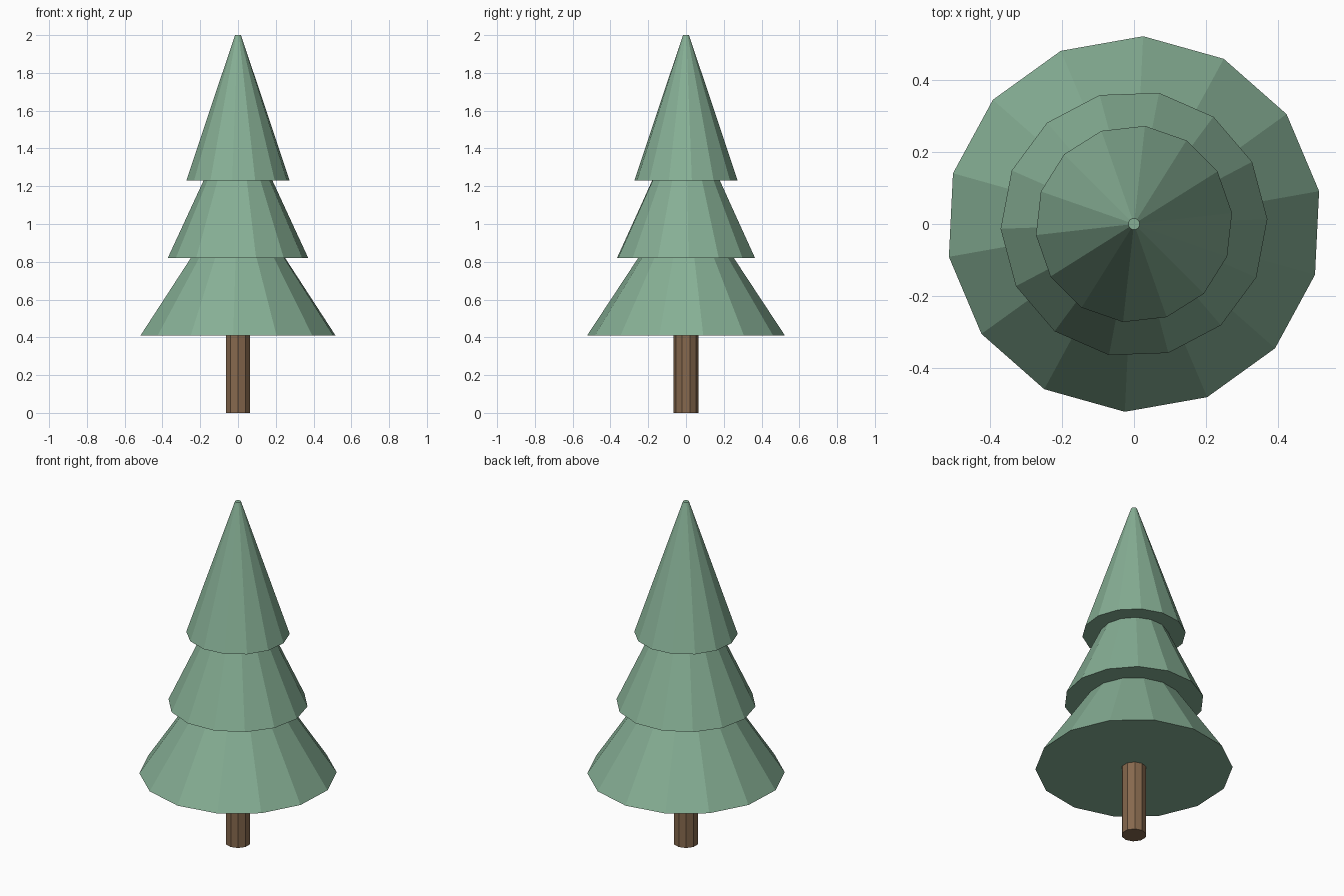
import bpy
from math import radians

if "Cube" in bpy.data.objects:
    bpy.data.objects.remove(bpy.data.objects["Cube"])


def material(name, colour):
    mat = bpy.data.materials.new(name)
    mat.diffuse_color = (*colour, 1)
    mat.use_nodes = True
    mat.node_tree.nodes["Principled BSDF"].inputs["Base Color"].default_value = mat.diffuse_color
    return mat


def frustum(name, sides, r_bottom, r_top, z, height, turn, mat):
    """Flat-shaded closed frustum standing on height z."""
    bpy.ops.mesh.primitive_cone_add(
        vertices=sides, radius1=r_bottom, radius2=r_top, depth=height,
        location=(0, 0, z + height / 2), rotation=(0, 0, radians(turn)))
    obj = bpy.context.object
    obj.name = name
    obj.data.materials.append(mat)
    return obj


green = material("needles", (0.24, 0.43, 0.30))
brown = material("bark", (0.24, 0.14, 0.075))

# Ten-sided trunk, ending just inside the lowest tier
frustum("trunk", 10, 0.067, 0.067, 0, 0.43, 0, brown)

# Three overlapping fourteen-sided tiers, each turned a little differently
TIER_HEIGHT = 0.77
TIP_RADIUS = 0.016
for name, radius, z, turn in (
        ("lower_tier", 0.524, 0.41, -2.8),
        ("middle_tier", 0.372, 0.82, -10.8),
        ("upper_tier", 0.275, 1.23, -6.4)):
    frustum(name, 14, radius, TIP_RADIUS, z, TIER_HEIGHT, turn, green)
